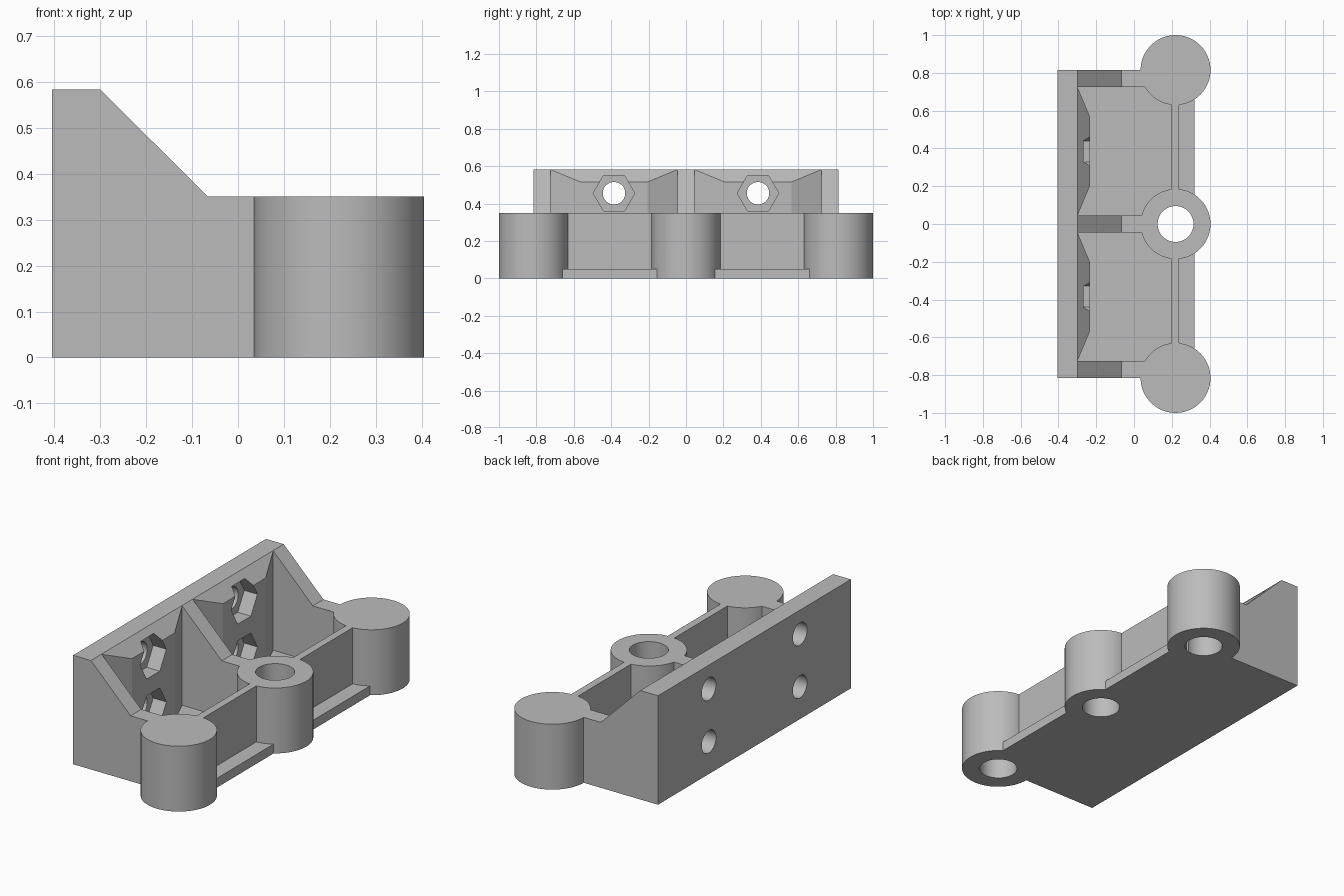
import bpy, bmesh, math
from mathutils import Matrix, Vector

if "Cube" in bpy.data.objects:
    bpy.data.objects.remove(bpy.data.objects["Cube"])

grey = bpy.data.materials.new("plain grey")
grey.diffuse_color = (0.5, 0.5, 0.5, 1)
grey.use_nodes = True
grey.node_tree.nodes["Principled BSDF"].inputs["Base Color"].default_value = grey.diffuse_color


def prism(name, points, axis, lo, hi):
    """Extrude a 2D outline along y (outline in x, z) or z (outline in x, y)."""
    def place(a, b, t):
        return (a, t, b) if axis == 'Y' else (a, b, t)
    bm = bmesh.new()
    face = bm.faces.new([bm.verts.new(place(a, b, lo)) for a, b in points])
    new = bmesh.ops.extrude_face_region(bm, geom=[face])["geom"]
    shift = Vector(place(0, 0, hi - lo))
    bmesh.ops.translate(bm, vec=shift, verts=[v for v in new if isinstance(v, bmesh.types.BMVert)])
    bmesh.ops.recalc_face_normals(bm, faces=bm.faces)
    return finish(name, bm)


def cylinder(name, sides, radius, length, centre, rotation=None):
    bm = bmesh.new()
    bmesh.ops.create_cone(bm, cap_ends=True, segments=sides, radius1=radius, radius2=radius,
                          depth=length, matrix=Matrix.Translation(centre) @ (rotation or Matrix()))
    return finish(name, bm)


def finish(name, bm):
    mesh = bpy.data.meshes.new(name)
    bm.to_mesh(mesh)
    bm.free()
    mesh.materials.append(grey)
    ob = bpy.data.objects.new(name, mesh)
    bpy.context.collection.objects.link(ob)
    return ob


def combine(target, tool, operation):
    """Apply a boolean and remove the tool object."""
    mod = target.modifiers.new("boolean", 'BOOLEAN')
    mod.operation, mod.solver, mod.object = operation, 'EXACT', tool
    bpy.context.view_layer.objects.active = target
    bpy.ops.object.modifier_apply(modifier=mod.name)
    bpy.data.objects.remove(tool)


# Bracket body: tall back wall sloping down to the front wall
body = prism("mounting_bracket",
             [(-.405, 0), (-.405, .583), (-.30, .583), (-.065, .35), (.237, .35), (.237, 0)],
             'Y', -.815, .815)

# Two open pockets, leaving three ribs and a thickened pad on the back wall
for s in (-1, 1):
    outline = [(-.299, .045), (-.232, .205), (-.232, .565), (-.299, .725), (.197, .725), (.197, .045)]
    combine(body, prism("pocket", [(x, s * y) for x, y in outline], 'Z', .05, 1), 'DIFFERENCE')

# Low ledge along the front
combine(body, prism("ledge", [(.217, -.8), (.32, -.8), (.32, .8), (.217, .8)], 'Z', 0, .05), 'UNION')

# Round bosses
for y in (-.815, 0, .815):
    combine(body, cylinder("boss", 96, .185, .35, (.22, y, .175)), 'UNION')

# Boss holes: through in the middle, blind from below at the ends
for y, top in ((-.815, .30), (0, .5), (.815, .30)):
    combine(body, cylinder("boss_hole", 64, .095, top + .1, (.22, y, (top - .1) / 2)), 'DIFFERENCE')

# Bolt holes through the back wall with hexagonal nut recesses
along_x = Matrix.Rotation(math.pi / 2, 4, 'Y')
points_sideways = along_x @ Matrix.Rotation(math.pi / 2, 4, 'Z')
for y in (-.385, .385):
    for z in (.173, .455):
        combine(body, cylinder("bolt_hole", 48, .06, .4, (-.35, y, z), along_x), 'DIFFERENCE')
        hexagon = cylinder("nut_recess", 6, .111, .2, (-.21, y, z), points_sideways)
        # Keep the hexagon corners pointing along the wall
        if max(v.co.y for v in hexagon.data.vertices) - y < .105:
            hexagon.data.transform(Matrix.Translation((0, y, z)) @ Matrix.Rotation(math.pi / 6, 4, 'X')
                                   @ Matrix.Translation((0, -y, -z)))
        combine(body, hexagon, 'DIFFERENCE')

# Smooth round walls, sharp edges elsewhere
bpy.ops.object.select_all(action='DESELECT')
body.select_set(True)
bpy.context.view_layer.objects.active = body
bpy.ops.object.shade_smooth_by_angle(angle=math.radians(20))
